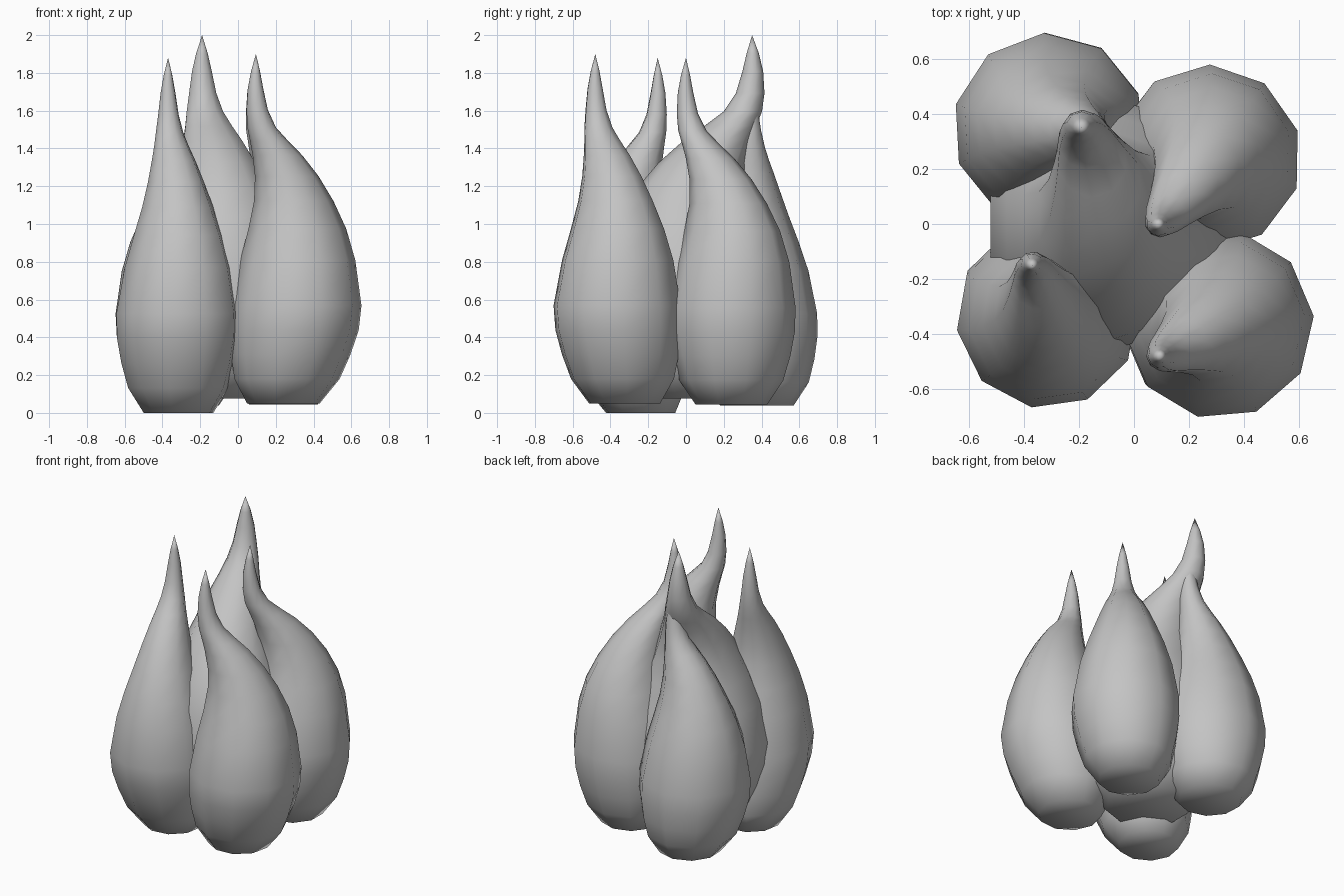
import bpy, bmesh
from math import pi, radians
from mathutils import Vector

cube = bpy.data.objects.get("Cube")
if cube:
    bpy.data.objects.remove(cube, do_unlink=True)

grey = bpy.data.materials.new("neutral_grey")
grey.use_nodes = True
colour = (0.55, 0.55, 0.55, 1)
grey.diffuse_color = colour
grey.node_tree.nodes["Principled BSDF"].inputs["Base Color"].default_value = colour

SIDES = 10
FOOT_HEIGHT = 0.25
# Teardrop profile: height fraction, lean towards the tip,
# radius fraction along the lean, radius fraction across it
PROFILE = [
    (0.0, 0.0, 0.56, 0.56), (0.07, 0.0, 0.81, 0.81), (0.14, 0.0, 0.92, 0.92),
    (0.21, 0.0, 0.99, 0.99), (0.28, 0.0, 1.0, 1.0), (0.41, -0.03, 0.89, 0.87),
    (0.50, -0.02, 0.76, 0.72), (0.58, 0.07, 0.62, 0.57), (0.65, 0.24, 0.50, 0.45),
    (0.71, 0.47, 0.39, 0.35), (0.75, 0.67, 0.30, 0.28), (0.79, 0.86, 0.22, 0.22),
    (0.84, 0.97, 0.165, 0.165), (0.90, 1.01, 0.12, 0.12), (0.95, 1.01, 0.07, 0.07),
]


def teardrop(name, centre, radius, base, tip, foot, turn):
    """Loft ten-sided rings along a bent path, from an offset foot up to a pointed tip."""
    bm = bmesh.new()
    middle, foot = Vector(centre), Vector(foot)
    reach = Vector(tip[:2]) - middle
    along = reach.normalized()
    rings = []
    for height, lean, long_width, cross_width in PROFILE:
        shift = max(0, 1 - height / FOOT_HEIGHT)
        path = middle + reach * lean + foot * shift
        z = base + (tip[2] - base) * height
        ring = []
        for i in range(SIDES):
            spoke = Vector((radius, 0))
            spoke.rotate(Matrix_2d(radians(turn) + 2 * pi * i / SIDES))
            part = along * spoke.dot(along)
            p = path + part * long_width + (spoke - part) * cross_width
            ring.append(bm.verts.new((p.x, p.y, z)))
        rings.append(ring)
    point = bm.verts.new(tip)
    bm.faces.new(list(reversed(rings[0])))
    for low, high in zip(rings, rings[1:]):
        for i in range(SIDES):
            j = (i + 1) % SIDES
            bm.faces.new((low[i], low[j], high[j], high[i]))
    for i in range(SIDES):
        bm.faces.new((rings[-1][i], rings[-1][(i + 1) % SIDES], point))
    mesh = bpy.data.meshes.new(name)
    bm.to_mesh(mesh)
    bm.free()
    mesh.materials.append(grey)
    obj = bpy.data.objects.new(name, mesh)
    bpy.context.collection.objects.link(obj)
    bpy.ops.object.select_all(action='DESELECT')
    obj.select_set(True)
    bpy.context.view_layer.objects.active = obj
    bpy.ops.object.shade_smooth_by_angle(angle=radians(70))


def Matrix_2d(angle):
    """Flat rotation for turning a ring's spokes."""
    from mathutils import Matrix
    return Matrix.Rotation(angle, 2)


# Large central bulb, leaning towards the back
teardrop("centre_bulb", (-0.085, 0.0), 0.46, 0.075, (-0.19, 0.35, 2.0), (0, 0.03), 18)
# Four outer bulbs
teardrop("front_right_bulb", (-0.315, -0.34), 0.332, 0.0, (-0.37, -0.15, 1.88), (0, 0.1), 8)
teardrop("front_left_bulb", (0.31, -0.365), 0.345, 0.05, (0.095, -0.48, 1.9), (-0.07, 0.04), 5)
teardrop("back_left_bulb", (0.27, 0.24), 0.34, 0.045, (0.09, 0.0, 1.88), (-0.03, 0), 17)
teardrop("back_right_bulb", (-0.31, 0.345), 0.35, 0.04, (-0.15, 0.34, 1.77), (0.02, 0.03), 21)
